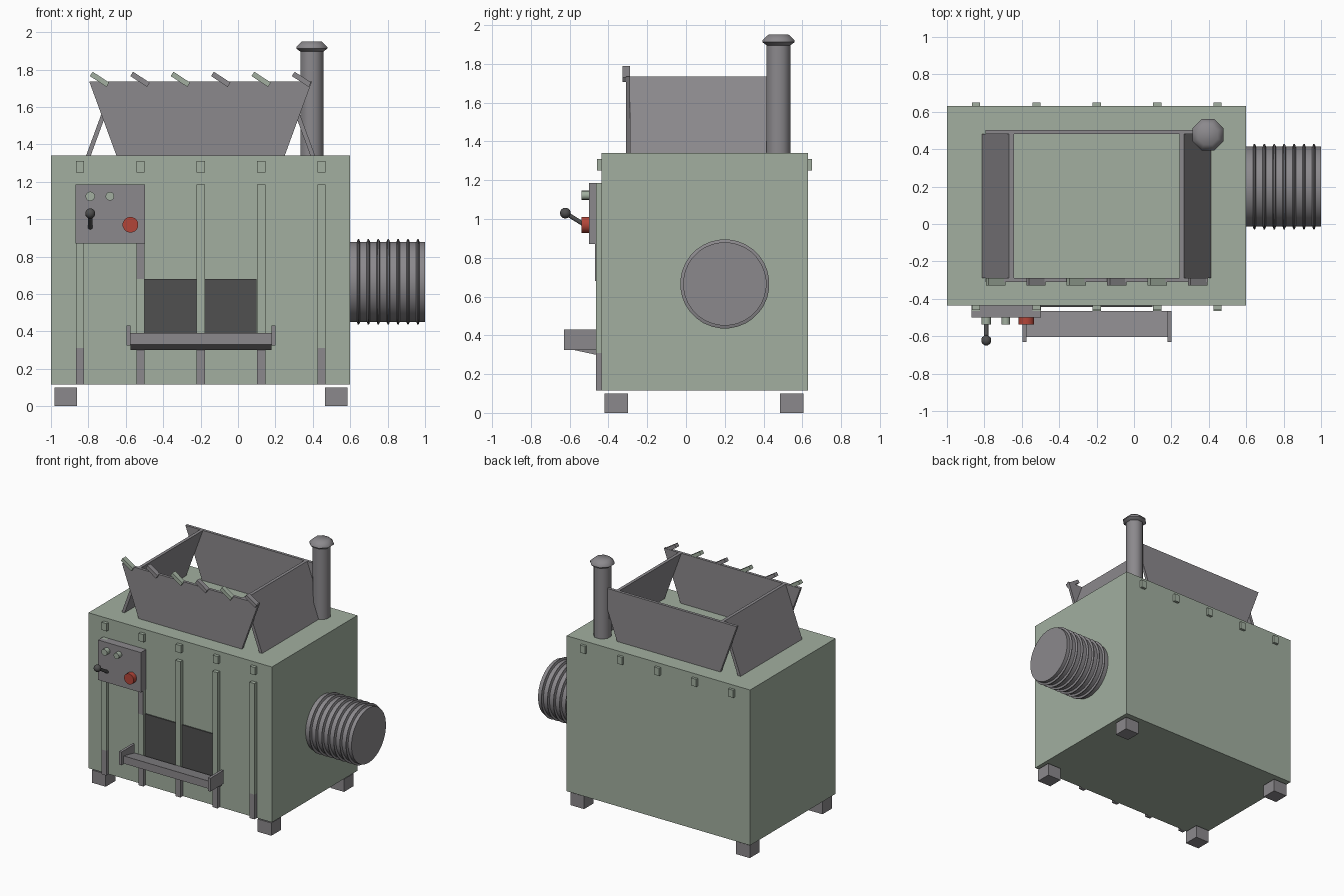
import bpy, bmesh, math
from mathutils import Vector

cube = bpy.data.objects.get("Cube")
if cube:
    bpy.data.objects.remove(cube, do_unlink=True)


def material(name, r, g, b):
    m = bpy.data.materials.new(name)
    m.use_nodes = True
    m.diffuse_color = (r, g, b, 1)
    m.node_tree.nodes["Principled BSDF"].inputs["Base Color"].default_value = (r, g, b, 1)
    return m


GREEN = material("sage green", 0.36, 0.43, 0.35)
GREY = material("metal grey", 0.26, 0.25, 0.265)
DARK = material("dark grey", 0.08, 0.08, 0.08)
RED = material("red", 0.45, 0.06, 0.04)


def finish(name, bm, *mats):
    bmesh.ops.recalc_face_normals(bm, faces=bm.faces)
    mesh = bpy.data.meshes.new(name)
    bm.to_mesh(mesh)
    bm.free()
    for m in mats:
        mesh.materials.append(m)
    ob = bpy.data.objects.new(name, mesh)
    bpy.context.collection.objects.link(ob)
    return ob


def smooth(ob):
    bpy.ops.object.select_all(action="DESELECT")
    ob.select_set(True)
    bpy.context.view_layer.objects.active = ob
    bpy.ops.object.shade_smooth_by_angle(angle=math.radians(50))


def box(name, x, y, z, mat):
    """Box from (low, high) ranges."""
    bm = bmesh.new()
    bmesh.ops.create_cube(bm, size=1)
    for v in bm.verts:
        v.co = [lo + (c + 0.5) * (hi - lo) for c, (lo, hi) in zip(v.co, (x, y, z))]
    return finish(name, bm, mat)


def prism(name, outline, axis, lo, hi, mat):
    """Extrude a 2D outline along axis x (outline y,z) or y (outline x,z)."""
    bm = bmesh.new()
    place = lambda a, b: (lo, a, b) if axis == "x" else (a, lo, b)
    face = bm.faces.new([bm.verts.new(place(a, b)) for a, b in outline])
    ext = bmesh.ops.extrude_face_region(bm, geom=[face])
    step = (hi - lo, 0, 0) if axis == "x" else (0, hi - lo, 0)
    bmesh.ops.translate(bm, vec=step, verts=[g for g in ext["geom"] if isinstance(g, bmesh.types.BMVert)])
    return finish(name, bm, mat)


def turned(name, profile, start, direction, sides, mat):
    """Lathe (distance, radius) pairs about an axis, capping both ends."""
    bm = bmesh.new()
    turn = Vector(direction).to_track_quat("Z", "Y")
    rings = []
    for d, r in profile:
        angles = [math.tau * (i + 0.5) / sides for i in range(sides)]
        rings.append([bm.verts.new(Vector(start) + turn @ Vector((r * math.cos(a), r * math.sin(a), d)))
                      for a in angles])
    for low, high in zip(rings, rings[1:]):
        for i in range(sides):
            j = (i + 1) % sides
            bm.faces.new((low[i], low[j], high[j], high[i]))
    bm.faces.new(rings[0])
    bm.faces.new(rings[-1])
    ob = finish(name, bm, mat)
    smooth(ob)
    return ob


# Cabinet and feet
FRONT, BACK, BASE, ROOF = -0.435, 0.63, 0.115, 1.34
MID = -0.2
box("cabinet", (-1, 0.6), (FRONT, BACK), (BASE, ROOF), GREEN)
for x, side in ((-0.98, "right"), (0.465, "left")):
    for y, end in ((-0.42, "front"), (0.485, "back")):
        box(f"{end}_{side}_foot", (x, x + 0.12), (y, y + 0.12), (0, 0.1), GREY)

# Front ribs with grey lower ends, and lugs along the upper edges
for i in range(5):
    x = -0.845 + i * 0.323
    wide = (x - 0.022, x + 0.022)
    box(f"rib_{i + 1}", wide, (-0.465, FRONT), (0.31, 1.185), GREEN)
    box(f"rib_end_{i + 1}", wide, (-0.465, FRONT), (BASE, 0.31), GREY)
    box(f"front_lug_{i + 1}", wide, (-0.46, FRONT), (1.25, 1.31), GREEN)
    box(f"back_lug_{i + 1}", wide, (BACK, 0.65), (1.25, 1.31), GREEN)
box("rib_plate", (-0.543, -0.5), (-0.468, -0.464), (0.68, 0.87), GREY)

# Discharge opening and tray
box("opening_panel", (-0.5, 0.1), (-0.444, FRONT), (0.33, 0.68), DARK)
prism("tray", [(-0.605, 0.33), (-0.605, 0.39), (-0.465, 0.36), (-0.465, 0.3)], "x", -0.575, 0.18, GREY)
for x, side in ((-0.595, "right"), (0.18, "left")):
    box(f"tray_{side}_end", (x, x + 0.02), (-0.63, -0.465), (0.325, 0.43), GREY)

# Hopper: flared end plates between which the side plates lean inward
top = 1.735
for y, end in ((-0.31, "front"), (0.48, "back")):
    outline = [(MID - 0.45, ROOF), (MID + 0.45, ROOF), (MID + 0.595, top), (MID - 0.595, top)]
    prism(f"hopper_{end}", outline, "y", y, y + 0.022, GREY)
for s, side in ((-1, "right"), (1, "left")):
    outline = [(MID + s * a, z) for a, z in ((0.612, ROOF), (0.587, ROOF), (0.442, top), (0.467, top))]
    prism(f"hopper_{side}", outline, "y", -0.288, 0.48, GREY)

# Slanted catches on the hopper rim
for i in range(6):
    x = -0.74 + i * 0.216
    outline = [(x - 0.052, 1.765), (x - 0.037, 1.788), (x + 0.052, 1.73), (x + 0.037, 1.707)]
    prism(f"rim_catch_{i + 1}", outline, "y", -0.328, -0.29, GREY if i % 2 else GREEN)

# Chimney with a flared cap
chimney = (0.395, 0.477, ROOF)
turned("chimney", [(0, 0.066), (0.57, 0.066)], chimney, (0, 0, 1), 8, GREY)
turned("chimney_cap", [(0.555, 0.066), (0.572, 0.09), (0.58, 0.09), (0.61, 0.057)],
       chimney, (0, 0, 1), 8, GREY)

# Ribbed side duct
duct = (0.6, 0.2, 0.665)
turned("duct", [(0, 0.215), (0.4, 0.215)], duct, (1, 0, 0), 32, GREY)
for i in range(7):
    d = 0.035 + i * 0.053
    turned(f"duct_ring_{i + 1}", [(d, 0.215), (d + 0.006, 0.23), (d + 0.012, 0.23), (d + 0.018, 0.215)],
           duct, (1, 0, 0), 32, GREY)

# Control box, buttons and lever
face = -0.5
box("control_box", (-0.87, -0.498), (face, FRONT), (0.87, 1.185), GREY)
for name, x, z, r, mat in (("right_button", -0.79, 1.122, 0.025, GREEN),
                           ("left_button", -0.685, 1.122, 0.023, GREEN),
                           ("stop_button", -0.575, 0.97, 0.042, RED)):
    turned(name, [(0, r), (0.038, r)], (x, face, z), (0, -1, 0), 16, mat)
turned("lever", [(0, 0.012), (0.14, 0.012)], (-0.79, face, 0.955), (0, -0.85, 0.53), 8, DARK)
knob = [(-0.028 * math.cos(math.pi * t / 6), max(0.003, 0.028 * math.sin(math.pi * t / 6)))
        for t in range(7)]
turned("lever_knob", knob, (-0.79, -0.622, 1.03), (0, -0.85, 0.53), 10, DARK)
